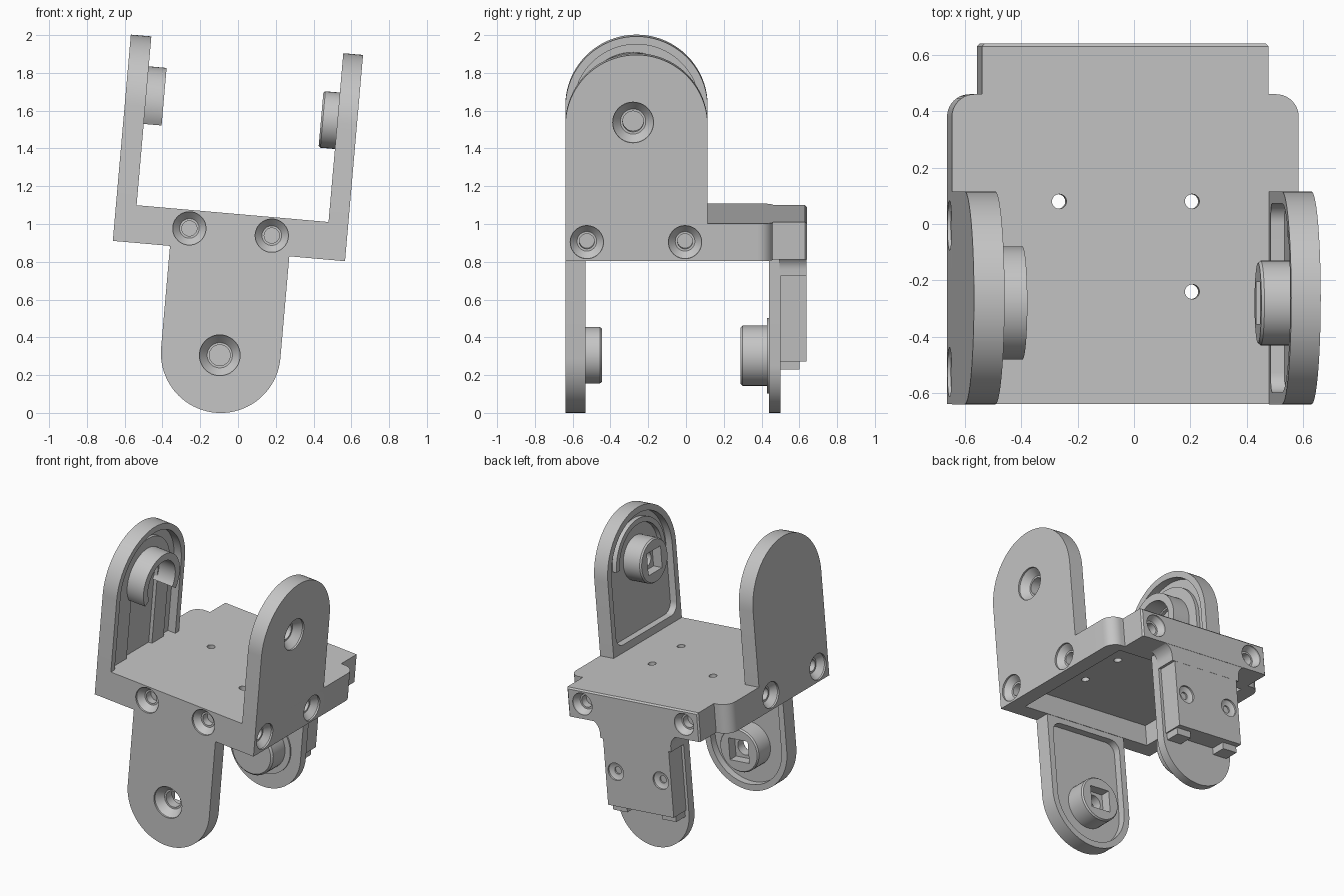
import bpy, bmesh
from math import sin, cos, pi, radians
from mathutils import Matrix

cube = bpy.data.objects.get("Cube")
if cube:
    bpy.data.objects.remove(cube, do_unlink=True)

GREY = (0.56, 0.56, 0.56, 1)
mat = bpy.data.materials.new("plain grey")
mat.use_nodes = True
mat.diffuse_color = GREY
mat.node_tree.nodes["Principled BSDF"].inputs["Base Color"].default_value = GREY

# The whole bracket leans about the y axis
POSE = Matrix.Translation((-0.096, 0, 0.31)) @ Matrix.Rotation(radians(5), 4, "Y")


def loft(name, axis, *sections):
    """Solid through (outline, depth) sections stacked along an axis."""
    place = {"x": lambda a, b, d: (d, a, b),
             "y": lambda a, b, d: (a, d, b),
             "z": lambda a, b, d: (a, b, d)}[axis]
    bm = bmesh.new()
    rings = [[bm.verts.new(place(a, b, d)) for a, b in pts] for pts, d in sections]
    bm.faces.new(rings[0])
    bm.faces.new(rings[-1])
    for low, high in zip(rings, rings[1:]):
        for i in range(len(low)):
            j = (i + 1) % len(low)
            bm.faces.new((low[i], low[j], high[j], high[i]))
    bmesh.ops.recalc_face_normals(bm, faces=bm.faces)
    mesh = bpy.data.meshes.new(name)
    bm.to_mesh(mesh)
    bm.free()
    mesh.materials.append(mat)
    obj = bpy.data.objects.new(name, mesh)
    bpy.context.collection.objects.link(obj)
    obj.matrix_world = POSE
    return obj


def prism(name, axis, pts, d0, d1):
    return loft(name, axis, (pts, d0), (pts, d1))


def combine(obj, parts, operation="DIFFERENCE"):
    """Apply booleans to obj and remove the helper solids."""
    for part in parts:
        part.hide_render = True
        mod = obj.modifiers.new("cut", "BOOLEAN")
        mod.operation, mod.solver, mod.object = operation, "EXACT", part
        bpy.context.view_layer.update()
        graph = bpy.context.evaluated_depsgraph_get()
        mesh = bpy.data.meshes.new_from_object(obj.evaluated_get(graph))
        obj.modifiers.clear()
        obj.data = mesh
        bpy.data.objects.remove(part, do_unlink=True)
    return obj


def arc(a, b, r, start, end, n=24):
    return [(a + r * cos(radians(start + (end - start) * i / n)),
             b + r * sin(radians(start + (end - start) * i / n))) for i in range(n + 1)]


def circle(a, b, r, n=40):
    return arc(a, b, r, 0, 360, n)[:-1]


def rect(a0, a1, b0, b1):
    return [(a0, b0), (a1, b0), (a1, b1), (a0, b1)]


def arch(a, b, r, end, corner=0.0):
    """Half disc closed by straight sides running to a level end."""
    s = 1 if end < b else -1
    pts = arc(a, b, r, 0, 180 * s, 40)
    if not corner:
        return pts + [(a - r, end), (a + r, end)]
    level = end + s * corner
    return (pts + arc(a - r + corner, level, corner, 180 * s, 270 * s, 8)
            + arc(a + r - corner, level, corner, 270 * s, 360 * s, 8))


def screw_hole(axis, a, b, face, inward, r=0.088, depth=0.05, bore=0.04, length=0.1):
    """Countersunk hole entering at a face."""
    return loft("hole", axis, (circle(a, b, r), face - inward * 0.01),
                (circle(a, b, r), face + inward * 0.012),
                (circle(a, b, bore + 0.012), face + inward * depth),
                (circle(a, b, bore), face + inward * depth),
                (circle(a, b, bore), face + inward * length))


def horn_arm(name, axis, a, b, r, end, lip, hub, outer, inward):
    """Recessed rounded arm with a square-socketed boss and countersunk bore."""
    at = lambda d: outer + inward * d
    arm = prism(name, axis, arch(a, b, r, end), outer, at(0.105))
    combine(arm, [prism("recess", axis, arch(a, b, r - 0.042, lip, 0.07), at(0.055), at(0.2))])
    ha, hb = hub
    boss = loft("boss", axis, (circle(ha, hb, 0.15), at(0.04)),
                (circle(ha, hb, 0.15), at(0.182)),
                (circle(ha, hb, 0.142), at(0.192)))
    combine(arm, [boss], "UNION")
    socket = rect(ha - 0.075, ha + 0.075, hb - 0.075, hb + 0.075)
    return combine(arm, [screw_hole(axis, ha, hb, outer, inward, 0.108, 0.06, 0.055, 0.15),
                         prism("socket", axis, socket, at(0.125), at(0.25))])


TOP, LOW, SIDE, FRONT = 0.748, 0.549, 0.617, -0.638

# Base tray: rounded rear corners, hollow underside, screw holes
outline = ([(-SIDE, FRONT), (SIDE, FRONT)] + arc(SIDE - 0.08, 0.38, 0.08, 0, 90, 10)
           + arc(0.08 - SIDE, 0.38, 0.08, 90, 180, 10))
base = prism("base_tray", "z", outline, LOW, TOP)
cuts = [prism("cavity", "z", rect(-0.505, 0.505, -0.53, 0.4), 0.4, 0.69)]
for s in (-1, 1):
    cuts.append(screw_hole("y", 0.219 * s, 0.65, FRONT, 1))
    for y in (-0.525, -0.005):
        cuts.append(screw_hole("x", y, 0.65, SIDE * s, -s))
for x, y in ((-0.235, 0.08), (0.238, 0.08), (0.238, -0.24)):
    cuts.append(prism("plate_hole", "z", circle(x, y, 0.026, 20), 0.6, 0.9))
combine(base, cuts)

# Rear tab with two lugs
tab = loft("rear_tab", "y", (rect(-0.51, 0.51, LOW, TOP), 0.42),
           (rect(-0.51, 0.51, LOW, TOP), 0.63),
           (rect(-0.5, 0.5, LOW, TOP - 0.01), 0.64))
combine(tab, [screw_hole("y", 0.395 * s, 0.652, 0.64, -1, 0.075) for s in (-1, 1)])

# Arms with square sockets: one upright, one hanging at the front
horn_arm("left_arm", "x", -0.262, 1.268, 0.377, TOP, 0.8, (-0.28, 1.286), SIDE, -1)
horn_arm("front_arm", "y", 0.004, 0.007, 0.317, LOW, 0.51, (0, -0.005), FRONT, 1)

# Raised rib curving over the left boss
rib = arc(-0.28, 1.286, 0.27, 0, 180) + arc(-0.28, 1.286, 0.235, 180, 0)
prism("left_arm_rib", "x", rib, 0.53, 0.57)

# Opposite upright arm: recess, channelled pad and open half ring
right_arm = prism("right_arm", "x", arch(-0.262, 1.268, 0.377, TOP), -SIDE, -0.508)
combine(right_arm, [prism("recess", "x", arch(-0.262, 1.268, 0.335, TOP - 0.05), -0.565, -0.4)])
pad = prism("right_arm_pad", "x", arch(-0.28, 1.286, 0.27, TOP), -0.575, -0.54)
combine(pad, [prism("channel", "x", arch(-0.28, 1.286, 0.14, 0.6), -0.6, -0.5)])
half_ring = arc(-0.28, 1.286, 0.2, -32, 212, 40) + arc(-0.28, 1.286, 0.15, 212, -32, 40)
prism("right_arm_half_ring", "x", half_ring, -0.575, -0.413)

# Rear hanging arm with its round boss
prism("rear_arm", "y", arch(0, -0.035, 0.275, 0.62), 0.44, 0.5)
prism("rear_arm_washer", "y", circle(0, -0.008, 0.2), 0.43, 0.445)
loft("rear_arm_boss", "y", (circle(0, -0.008, 0.148), 0.288),
     (circle(0, -0.008, 0.16), 0.3), (circle(0, -0.008, 0.16), 0.435))

# Rear cover: backing block with two feet, plate, and filleted neck below the tab
prism("cover_block", "y", rect(-0.255, 0.255, -0.015, 0.56), 0.495, 0.602)
for s, side in ((-1, "right"), (1, "left")):
    prism("cover_foot_" + side, "y",
          rect(0.19 * s - 0.055, 0.19 * s + 0.055, -0.06, 0), 0.495, 0.6)
cover = prism("cover_plate", "y", rect(-0.255, 0.255, -0.015, 0.45), 0.6, 0.637)
combine(cover, [screw_hole("y", 0.175 * s, 0.225, 0.637, -1, 0.06, 0.025, 0.025, 0.06)
                for s in (-1, 1)])
neck = (arc(0.36, 0.475, 0.085, 90, 180, 10) + [(0.275, 0.44), (-0.275, 0.44)]
        + arc(-0.36, 0.475, 0.085, 0, 90, 10))
prism("cover_neck", "y", neck, 0.495, 0.638)

# Smooth round surfaces while keeping crisp edges
bpy.ops.object.select_all(action="DESELECT")
for obj in bpy.context.scene.objects:
    if obj.type == "MESH" and mat.name in obj.data.materials:
        obj.select_set(True)
        bpy.context.view_layer.objects.active = obj
bpy.ops.object.shade_smooth_by_angle(angle=radians(30))
